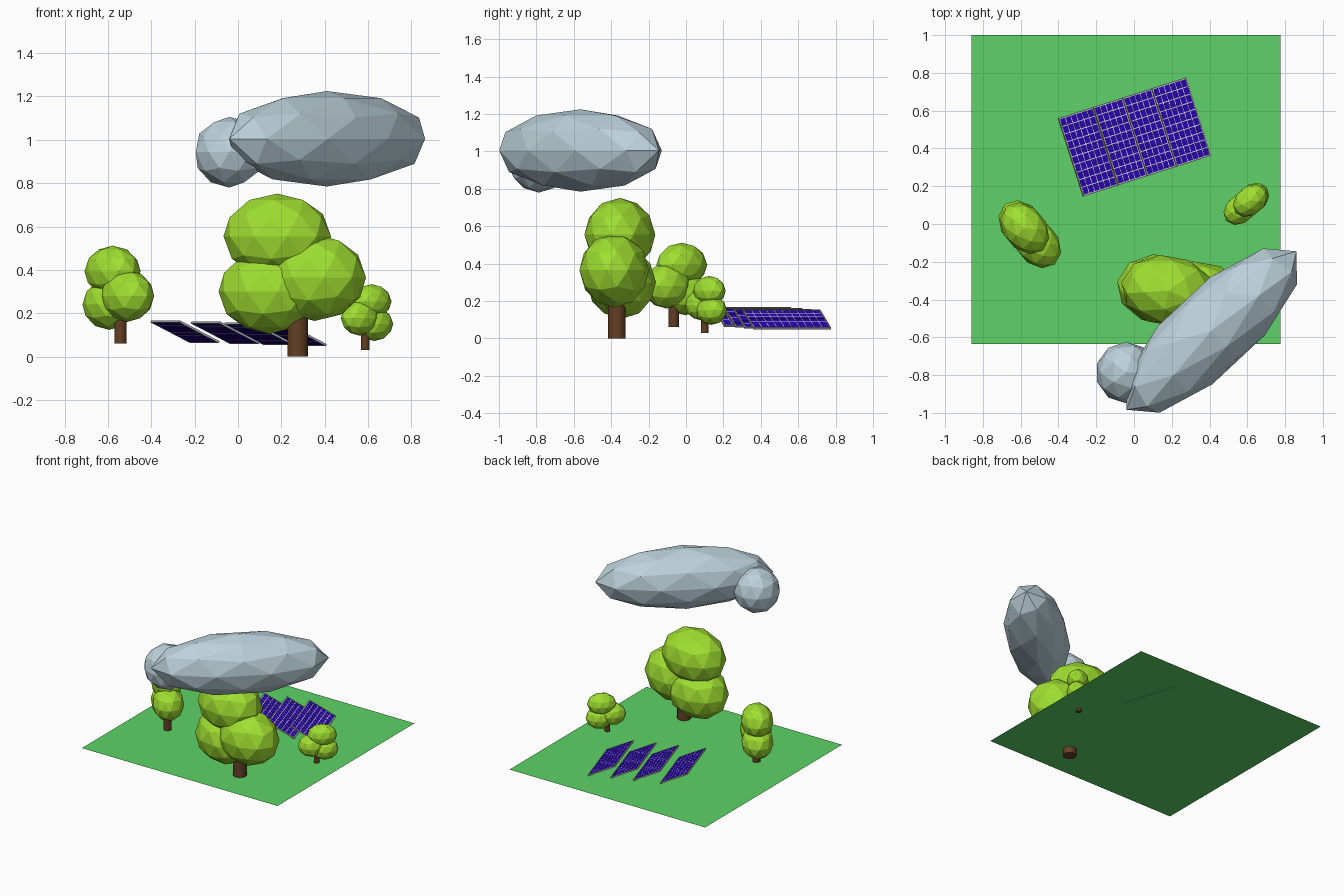
import bpy, bmesh, math
from mathutils import Matrix, Vector

if "Cube" in bpy.data.objects:
    bpy.data.objects.remove(bpy.data.objects["Cube"])


def material(name, rgb):
    m = bpy.data.materials.new(name)
    m.diffuse_color = (*rgb, 1)
    m.use_nodes = True
    m.node_tree.nodes["Principled BSDF"].inputs["Base Color"].default_value = m.diffuse_color
    return m


GRASS = material("grass green", (0.11, 0.65, 0.135))
LEAF = material("leaf green", (0.35, 0.74, 0.03))
BARK = material("bark brown", (0.125, 0.05, 0.018))
CLOUD = material("cloud grey blue", (0.50, 0.64, 0.70))
CELL = material("cell blue", (0.025, 0.002, 0.50))
LINE = material("grid line white", (0.75, 0.75, 0.78))
FRAME = material("frame grey", (0.36, 0.38, 0.40))


def finish(name, bm, mats):
    me = bpy.data.meshes.new(name)
    bm.to_mesh(me)
    bm.free()
    for m in mats:
        me.materials.append(m)
    ob = bpy.data.objects.new(name, me)
    bpy.context.collection.objects.link(ob)
    return ob


def blob(name, centre, radii, angle, mat):
    """Low-poly ellipsoid; radii = (long, thin, height), long axis at angle (degrees)."""
    bm = bmesh.new()
    bmesh.ops.create_icosphere(bm, subdivisions=2, radius=1)
    mtx = (Matrix.Translation(centre)
           @ Matrix.Rotation(math.radians(angle - 90), 4, 'Z')
           @ Matrix.Diagonal((radii[1], radii[0], radii[2], 1)))
    bmesh.ops.transform(bm, matrix=mtx, verts=bm.verts)
    return finish(name, bm, [mat])


def box(bm, centre, size, mat_index):
    r = bmesh.ops.create_cube(bm, size=1, matrix=Matrix.Translation(centre)
                              @ Matrix.Diagonal((*size, 1)))
    for f in {f for v in r['verts'] for f in v.link_faces}:
        f.material_index = mat_index


# Ground sheet
bm = bmesh.new()
bm.faces.new([bm.verts.new(p) for p in
              ((-0.86, -0.635, 0.05), (0.775, -0.635, 0.05),
               (0.775, 1.0, 0.05), (-0.86, 1.0, 0.05))])
finish("ground", bm, [GRASS])


# Trees: one design, placed with a scale and a turn
FOLIAGE = [  # offset along tree, height, radii
    ("top", -0.095, 0.555, (0.252, 0.188, 0.197)),
    ("right", 0.080, 0.365, (0.240, 0.185, 0.200)),
    ("left", -0.135, 0.300, (0.235, 0.185, 0.195)),
]


def tree(name, base, scale, angle):
    a = math.radians(angle)
    base = Vector(base)
    u = Vector((math.cos(a), math.sin(a), 0))
    for part, off, h, radii in FOLIAGE:
        centre = base + u * off * scale + Vector((0, 0, h * scale))
        blob(f"{name}_foliage_{part}", centre, [r * scale for r in radii], angle, LEAF)
    bm = bmesh.new()
    height = 0.30 * scale
    bmesh.ops.create_cone(bm, cap_ends=True, segments=32, radius1=0.047 * scale,
                          radius2=0.047 * scale, depth=height,
                          matrix=Matrix.Translation(base + Vector((0, 0, height / 2))))
    for f in bm.faces:
        f.smooth = len(f.verts) == 4
    for e in bm.edges:
        if any(len(f.verts) > 4 for f in e.link_faces):
            e.smooth = False
    finish(f"{name}_trunk", bm, [BARK])


tree("big_tree", (0.275, -0.37, 0.0), 1.0, -10)
tree("left_tree", (-0.542, -0.066, 0.061), 0.6, -50)
tree("right_tree", (0.587, 0.10, 0.03), 0.405, -140)

# Cloud: long puff and small puff
blob("cloud_long", (0.41, -0.564, 1.005), (0.615, 0.222, 0.22), 43, CLOUD)
blob("cloud_small", (-0.04, -0.787, 0.943), (0.163, 0.163, 0.163), 90, CLOUD)


# Solar panels: frame bars, white backing, 6 x 10 blue cells showing on both sides
W, L, T, BAR, GAP = 0.215, 0.435, 0.010, 0.006, 0.0045
COLS, ROWS = 6, 10


def panel(name, centre):
    bm = bmesh.new()
    for s in (-1, 1):
        box(bm, (s * (W - BAR) / 2, 0, 0), (BAR, L, T), 0)
        box(bm, (0, s * (L - BAR) / 2, 0), (W - 2 * BAR, BAR, T), 0)
    iw, il = W - 2 * BAR, L - 2 * BAR
    box(bm, (0, 0, 0), (iw, il, T * 0.5), 1)
    cw, cl = iw / COLS, il / ROWS
    for i in range(COLS):
        for j in range(ROWS):
            box(bm, ((i + 0.5) * cw - iw / 2, (j + 0.5) * cl - il / 2, 0),
                (cw - GAP, cl - GAP, T * 0.7), 2)
    mtx = (Matrix.Translation(centre)
           @ Matrix.Rotation(math.radians(17.7), 4, 'Z')
           @ Matrix.Rotation(math.radians(26.5), 4, 'Y'))
    bmesh.ops.transform(bm, matrix=mtx, verts=bm.verts)
    finish(name, bm, [FRAME, LINE, CELL])


for k, d in enumerate((0.0, 0.194, 0.356, 0.518)):
    panel(f"solar_panel_{k + 1}",
          (-0.244 + 0.953 * d, 0.382 + 0.304 * d, 0.115 - 0.0045 * k))
